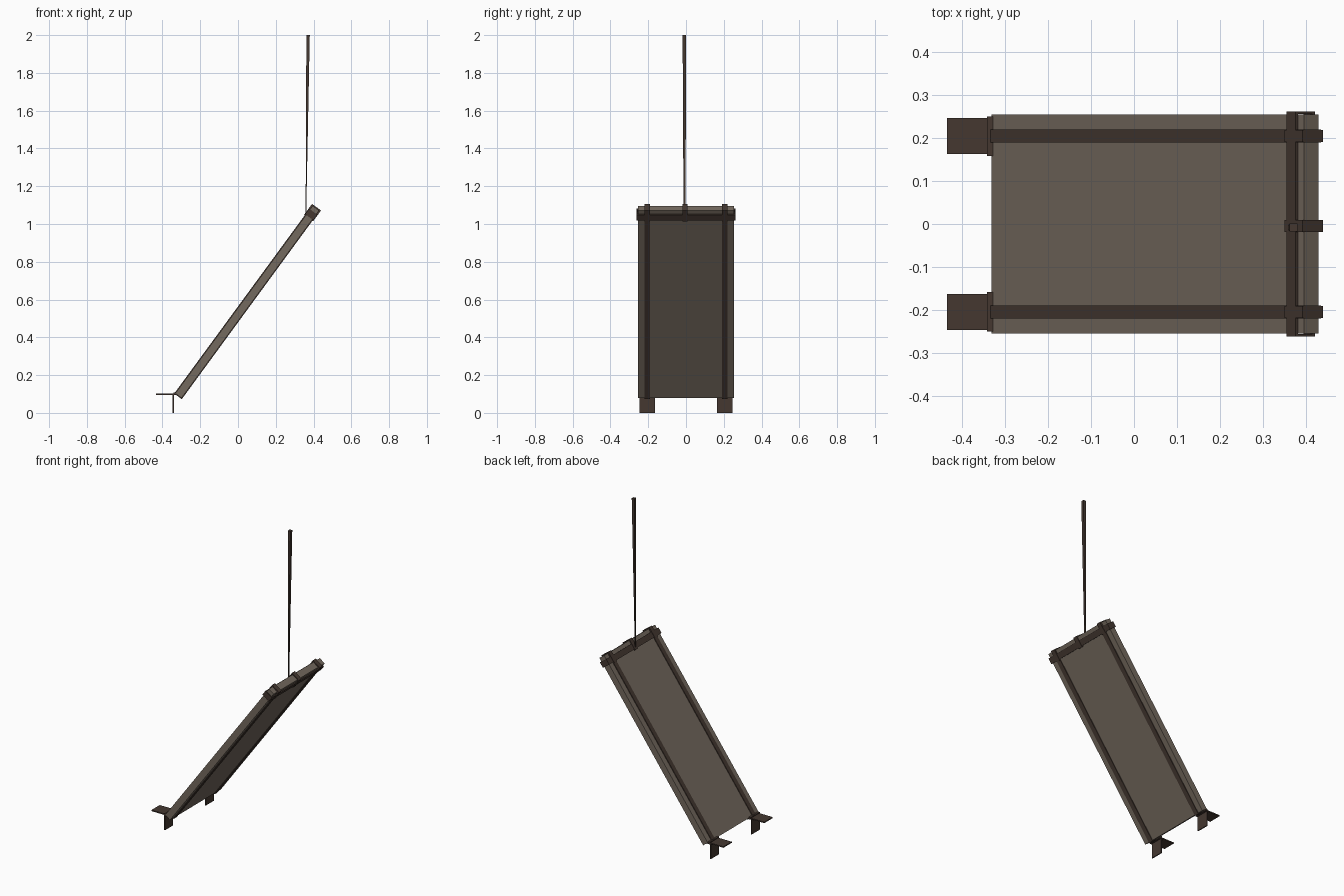
import bpy, bmesh, math
from mathutils import Matrix, Vector

if "Cube" in bpy.data.objects:
    bpy.data.objects.remove(bpy.data.objects["Cube"])


def material(name, col):
    m = bpy.data.materials.new(name)
    m.diffuse_color = (*col, 1)
    m.use_nodes = True
    m.node_tree.nodes["Principled BSDF"].inputs["Base Color"].default_value = m.diffuse_color
    return m


WOOD = material("weathered grey brown", (0.175, 0.142, 0.112))
STRAP = material("dark leather", (0.058, 0.039, 0.030))

# Tilted frame of the board: u along its length, y across, w out of its upper face
U = Vector((0.591, 0, 0.807)).normalized()
W = Vector((-U.z, 0, U.x))
C = Vector((0.0485, 0, 0.5875))
TILT = Matrix(((U.x, 0, W.x, C.x), (0, 1, 0, C.y), (U.z, 0, W.z, C.z), (0, 0, 0, 1)))


def finish(name, bm, mat, matrix=None):
    if matrix:
        bm.transform(matrix)
    bmesh.ops.recalc_face_normals(bm, faces=bm.faces)
    me = bpy.data.meshes.new(name)
    bm.to_mesh(me)
    bm.free()
    me.materials.append(mat)
    ob = bpy.data.objects.new(name, me)
    bpy.context.collection.objects.link(ob)
    return ob


def box(name, lo, hi, mat, matrix=None):
    bm = bmesh.new()
    bmesh.ops.create_cube(bm, size=1)
    for v in bm.verts:
        v.co = Vector([hi[i] if v.co[i] > 0 else lo[i] for i in range(3)])
    return finish(name, bm, mat, matrix)


def loop(name, axis, a0, a1, w, c, half, t=0.005):
    """Rectangular band: runs along a (u or y) and w, its width is centred at c on the other axis."""
    bm = bmesh.new()
    rings = []
    for off, side in ((0, -1), (0, 1), (t, 1), (t, -1)):
        ring = []
        for a, h in ((a0 + off, -w + off), (a1 - off, -w + off),
                     (a1 - off, w - off), (a0 + off, w - off)):
            b = c + side * half
            ring.append(bm.verts.new((a, b, h) if axis == "u" else (b, a, h)))
        rings.append(ring)
    for i in range(4):
        r, s = rings[i], rings[(i + 1) % 4]
        for k in range(4):
            bm.faces.new((r[k], r[(k + 1) % 4], s[(k + 1) % 4], s[k]))
    return finish(name, bm, STRAP, TILT)


# Board
box("board", (-0.6155, -0.255, -0.0205), (0.6155, 0.255, 0.0205), WOOD, TILT)

# Straps around the board
loop("cross_strap", "y", -0.262, 0.262, 0.0275, 0.574, 0.018, 0.006)
for side, tag in ((1, "back"), (-1, "front")):
    y = side * 0.2045
    loop("long_strap_" + tag, "u", -0.620, 0.620, 0.0250, y, 0.015)
    loop("end_strap_" + tag, "u", 0.550, 0.6215, 0.0295, y, 0.014)
    # Feet: a level plate, an upright plate and a clasp joining them to the strap
    box("foot_plate_" + tag, (-0.435, y - 0.0415, 0.096), (-0.335, y + 0.0415, 0.103), STRAP)
    box("foot_leg_" + tag, (-0.346, y - 0.0415, 0), (-0.340, y + 0.0415, 0.098), STRAP)
    box("foot_clasp_" + tag, (-0.342, y - 0.046, 0.094), (-0.328, y + 0.046, 0.108), STRAP)
loop("middle_strap", "u", 0.550, 0.6215, 0.0295, -0.005, 0.014)

# Hanging strap, narrowing downwards
bm = bmesh.new()
sections = [((0.358, -0.013, 1.05), (0.361, -0.003, 1.05)),
            ((0.362, -0.018, 2.0), (0.380, 0.001, 2.0))]
rows = [[bm.verts.new((x, y, a[2])) for x, y in
         ((a[0], a[1]), (b[0], a[1]), (b[0], b[1]), (a[0], b[1]))] for a, b in sections]
for k in range(4):
    n = (k + 1) % 4
    bm.faces.new((rows[0][k], rows[0][n], rows[1][n], rows[1][k]))
for r in rows:
    bm.faces.new(r)
finish("hanging_strap", bm, STRAP)
